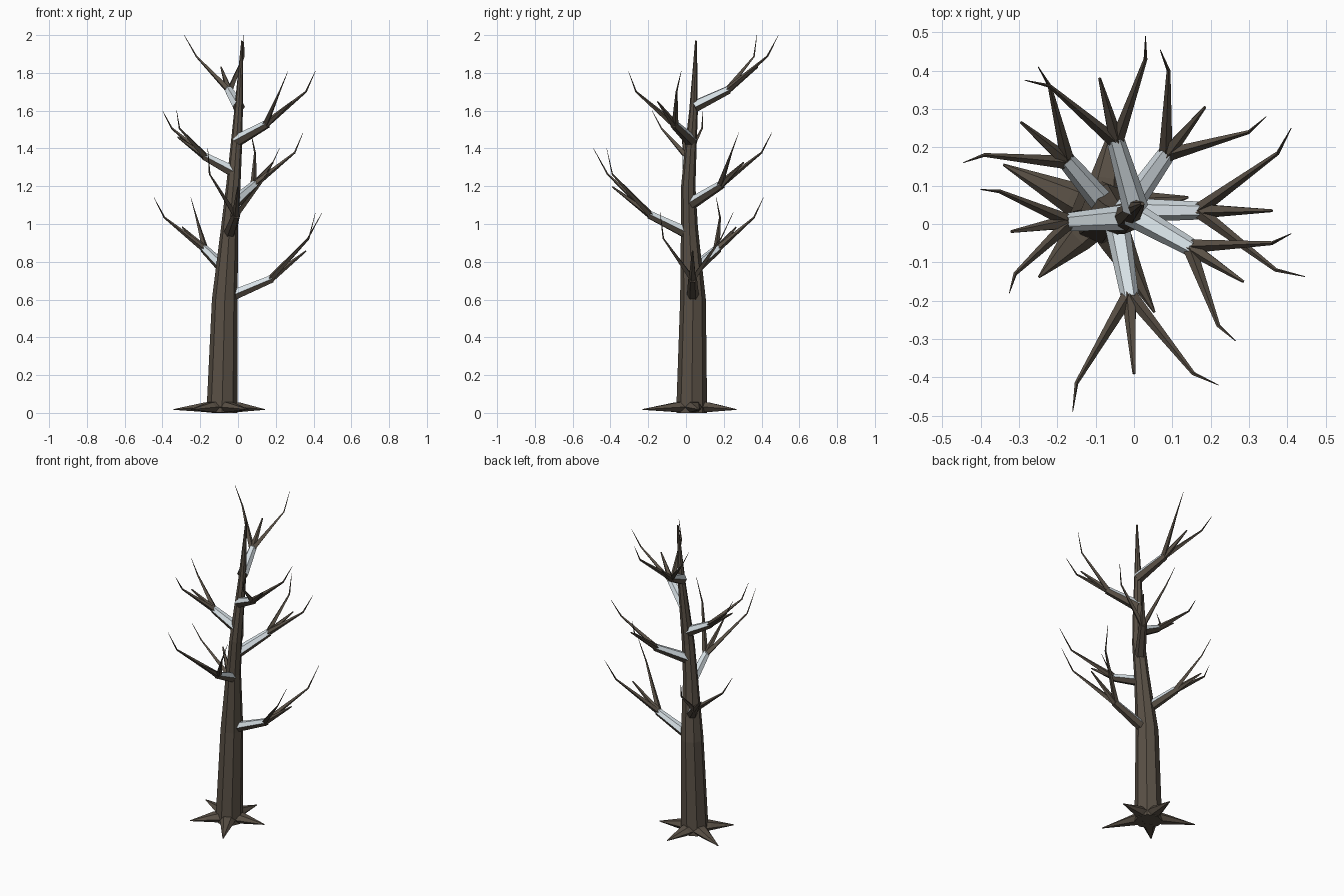
import bpy
import bmesh
import math
from mathutils import Vector

cube = bpy.data.objects.get("Cube")
if cube:
    bpy.data.objects.remove(cube, do_unlink=True)


def make_material(name, colour):
    mat = bpy.data.materials.new(name)
    mat.use_nodes = True
    mat.diffuse_color = (*colour, 1)
    mat.node_tree.nodes["Principled BSDF"].inputs["Base Color"].default_value = (*colour, 1)
    return mat


bark = make_material("dark_bark", (0.10, 0.08, 0.06))
snow = make_material("pale_snow", (0.68, 0.75, 0.79))


def add_tube(bm, points, radii, sides, flatten=1.0, snowy=False):
    """Tapered faceted tube along a path; snowy tubes get pale upper faces."""
    points = [Vector(p) for p in points]
    whole = (points[-1] - points[0]).normalized()
    ref = Vector((0, 1, 0)) if abs(whole.z) > 0.95 else Vector((0, 0, 1))
    rings = []
    for i, (p, r) in enumerate(zip(points, radii)):
        before, after = points[max(i - 1, 0)], points[min(i + 1, len(points) - 1)]
        along = (after - before).normalized()
        side = along.cross(ref).normalized()
        up = side.cross(along)
        ring = []
        for k in range(sides):
            a = math.tau * k / sides
            co = p + side * r * math.cos(a) + up * r * flatten * math.sin(a)
            co.z = max(co.z, 0)
            ring.append(bm.verts.new(co))
        rings.append(ring)
    walls = []
    for low, high in zip(rings, rings[1:]):
        for k in range(sides):
            n = (k + 1) % sides
            walls.append(bm.faces.new((low[k], low[n], high[n], high[k])))
    caps = [bm.faces.new(rings[0][::-1]), bm.faces.new(rings[-1])]
    bmesh.ops.recalc_face_normals(bm, faces=walls + caps)
    if snowy:
        for f in walls:
            f.normal_update()
            f.material_index = 1 if f.normal.z > 0.2 else 0


def finish(bm, name):
    mesh = bpy.data.meshes.new(name)
    bm.to_mesh(mesh)
    bm.free()
    mesh.materials.append(bark)
    mesh.materials.append(snow)
    obj = bpy.data.objects.new(name, mesh)
    bpy.context.collection.objects.link(obj)
    return obj


# Trunk: leaning, tapering to a thin top
trunk_path = [Vector(p) for p in (
    (-0.085, 0.03, 0), (-0.07, 0.037, 0.6), (-0.045, 0.018, 0.98),
    (-0.025, 0.012, 1.2), (-0.01, 0.025, 1.4), (0.003, 0.04, 1.6), (0.022, 0.053, 1.97))]
bm = bmesh.new()
add_tube(bm, trunk_path, (0.082, 0.068, 0.045, 0.038, 0.031, 0.023, 0.005), 8)
finish(bm, "trunk")


def trunk_centre(z):
    for a, b in zip(trunk_path, trunk_path[1:]):
        if z <= b.z:
            return a.lerp(b, (z - a.z) / (b.z - a.z))


# Roots: five flattened spikes around the foot
bm = bmesh.new()
for i, length in enumerate((0.23, 0.24, 0.285, 0.235, 0.295)):
    a = math.radians(10 + 72 * i)
    out = Vector((math.cos(a), math.sin(a), 0))
    foot = trunk_path[0]
    lift = Vector((0, 0, 0.03))
    add_tube(bm, [foot + out * 0.03 + lift, foot + out * 0.09 + lift,
                  foot + out * length + lift * 0.6],
             (0.05, 0.042, 0.003), 6, flatten=0.7)
finish(bm, "roots")


def branch(name, base_z, fork, rise, spike, twigs):
    """Snowy limb ending in one straight spike and two bent twigs."""
    fork = Vector(fork)
    base = trunk_centre(base_z)
    bm = bmesh.new()
    add_tube(bm, [base, fork], (0.034, 0.023), 6, snowy=True)
    root = fork - (fork - base).normalized() * 0.015

    def at(xy, share):
        return Vector((*xy, fork.z + rise * share))

    add_tube(bm, [root, at(spike, 0.42)], (0.021, 0.004), 5)
    for bend, tip in twigs:
        add_tube(bm, [root, at(bend, 0.61), at(tip, 1)], (0.018, 0.005, 0.001), 4)
    finish(bm, name)


# Branches, from the lowest to the highest
branch("left_low_branch", 0.605, (0.18, 0.035, 0.71), 0.35, (0.36, 0.035),
       [((0.375, 0.185), (0.41, 0.25)), ((0.37, -0.12), (0.445, -0.137))])
branch("back_right_branch", 0.75, (-0.18, 0.17, 0.87), 0.27, (-0.295, 0.265),
       [((-0.22, 0.36), (-0.25, 0.41)), ((-0.39, 0.18), (-0.445, 0.16))])
branch("front_branch", 0.945, (-0.01, -0.195, 1.05), 0.35, (0, -0.39),
       [((-0.15, -0.415), (-0.16, -0.49)), ((0.155, -0.39), (0.22, -0.42))])
branch("back_left_branch", 1.1, (0.09, 0.19, 1.21), 0.275, (0.185, 0.305),
       [((0.09, 0.4), (0.068, 0.455)), ((0.3, 0.24), (0.345, 0.28))])
branch("right_branch", 1.275, (-0.18, 0.005, 1.36), 0.24, (-0.32, -0.02),
       [((-0.35, 0.085), (-0.4, 0.09)), ((-0.31, -0.13), (-0.325, -0.18))])
branch("front_left_branch", 1.44, (0.155, -0.065, 1.53), 0.28, (0.285, -0.15),
       [((0.22, -0.265), (0.265, -0.305)), ((0.36, -0.05), (0.41, -0.025))])
branch("back_top_branch", 1.62, (-0.05, 0.225, 1.71), 0.29, (-0.09, 0.38),
       [((-0.22, 0.36), (-0.285, 0.375)), ((0.03, 0.43), (0.03, 0.49))])
